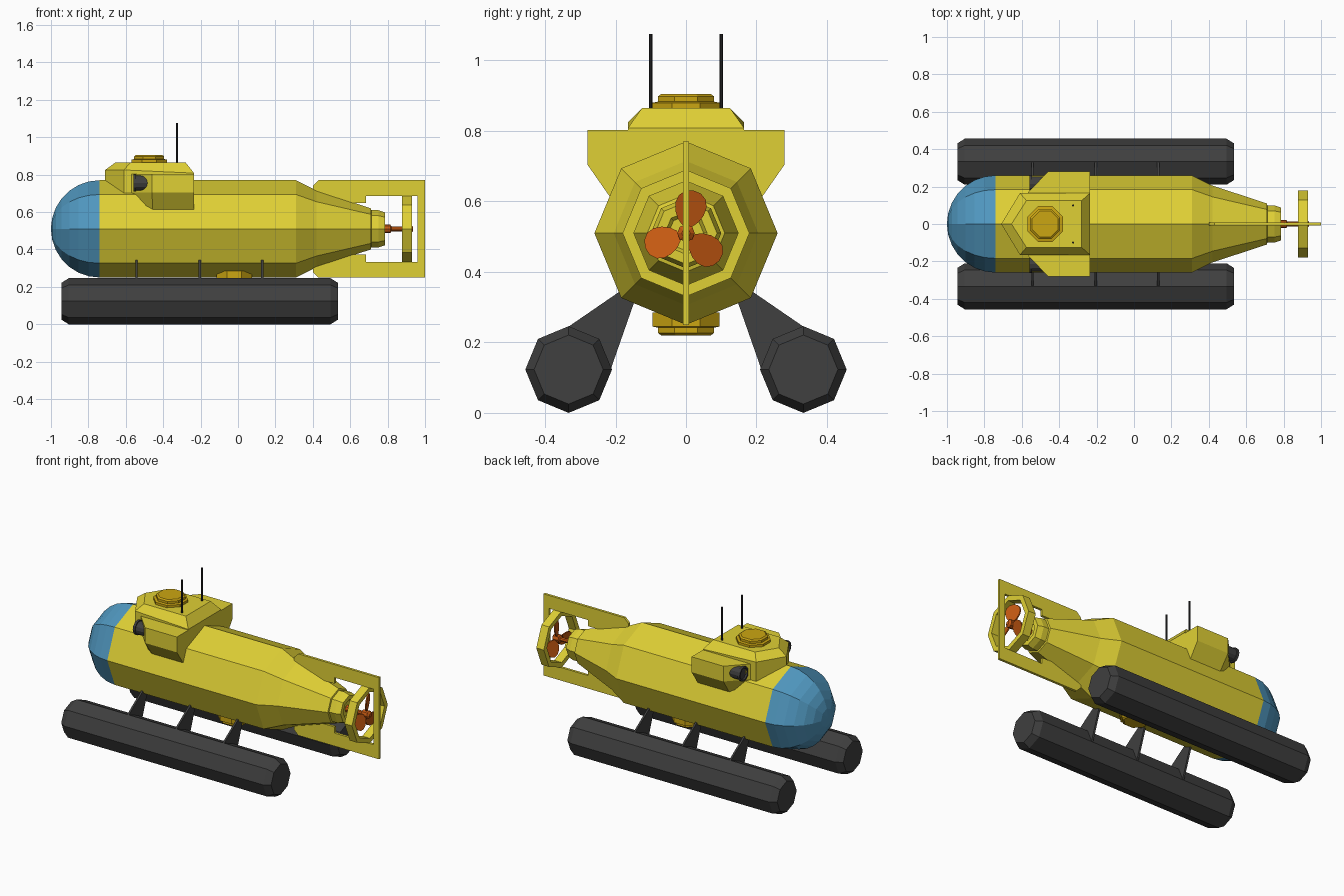
import bpy, bmesh, math
from mathutils import Vector

if "Cube" in bpy.data.objects:
    bpy.data.objects.remove(bpy.data.objects["Cube"])

def material(name, rgb):
    m = bpy.data.materials.new(name)
    m.diffuse_color = (*rgb, 1)
    m.use_nodes = True
    m.node_tree.nodes["Principled BSDF"].inputs["Base Color"].default_value = m.diffuse_color
    return m

YELLOW = material("hull yellow", (0.74, 0.63, 0.035))
BLUE = material("glass blue", (0.08, 0.31, 0.52))
AMBER = material("hatch amber", (0.60, 0.38, 0.006))
ORANGE = material("propeller orange", (0.56, 0.10, 0.006))
GREY = material("dark grey", (0.05, 0.05, 0.05))
BLACK = material("near black", (0.02, 0.02, 0.022))
AXIS_Z = 0.51   # height of the hull centre line

def finish(name, bm, mat):
    bmesh.ops.remove_doubles(bm, verts=bm.verts, dist=1e-5)
    bmesh.ops.recalc_face_normals(bm, faces=bm.faces)
    me = bpy.data.meshes.new(name)
    bm.to_mesh(me)
    bm.free()
    me.materials.append(mat)
    ob = bpy.data.objects.new(name, me)
    bpy.context.collection.objects.link(ob)
    return ob

def loft(name, loops, mat, closed=False, caps=(True, True)):
    """Skin equal-length loops of points."""
    bm = bmesh.new()
    rings = [[bm.verts.new(p) for p in loop] for loop in loops]
    n = len(rings[0])
    pairs = list(zip(rings, rings[1:])) + ([(rings[-1], rings[0])] if closed else [])
    for a, b in pairs:
        for i in range(n):
            j = (i + 1) % n
            bm.faces.new((a[i], a[j], b[j], b[i]))
    if not closed:
        if caps[0]:
            bm.faces.new(rings[0])
        if caps[1]:
            bm.faces.new(rings[-1])
    return finish(name, bm, mat)

def lathe(name, profile, mat, centre=(0, 0, 0), axis="X", sides=8, turn=0.0, **kw):
    """Revolve (position, radius) pairs around the x or z axis."""
    loops = []
    for d, r in profile:
        loop = []
        for i in range(sides):
            a = turn + 2 * math.pi * i / sides
            c, s = r * math.cos(a), r * math.sin(a)
            loop.append(Vector(centre) + Vector((d, c, s) if axis == "X" else (c, s, d)))
        loops.append(loop)
    return loft(name, loops, mat, **kw)

def plate(name, pts, thick, mat):
    """Extrude a closed 3D outline along its thickness vector."""
    h = Vector(thick) / 2
    return loft(name, [[Vector(p) - h for p in pts], [Vector(p) + h for p in pts]], mat)

mid = (0, 0, AXIS_Z)

# Hull with tapered tail and end collar
lathe("hull", [(-0.74, 0.26), (0.31, 0.26), (0.42, 0.205), (0.71, 0.11), (0.715, 0.09)], YELLOW, mid)
lathe("tail_collar", [(0.70, 0.10), (0.75, 0.10), (0.785, 0.088), (0.785, 0.06), (0.77, 0.05)], YELLOW, mid)

# Glass nose dome
R = 0.26
dome = [(-0.74 - R * math.sin(t), R * math.cos(t))
        for t in [math.radians(90) * k / 7 for k in range(7)]] + [(-1.0, 0.004)]
lathe("nose_dome", dome, BLUE, mid, caps=(False, True))

# Conning tower with bevelled roof
def tower_loop(tip, corner, back, w, z, zback):
    return [(tip, 0, z), (corner, w, z), (back, w, zback), (back, -w, zback), (corner, -w, z)]

loft("conning_tower", [
    tower_loop(-0.71, -0.61, -0.235, 0.165, 0.60, 0.60),
    tower_loop(-0.71, -0.61, -0.235, 0.165, 0.825, 0.808),
    tower_loop(-0.655, -0.575, -0.28, 0.125, 0.865, 0.865)], YELLOW)

for side, label in ((-1, "front"), (1, "back")):
    # Side pod of the tower
    def pod_loop(x0, x1, y1, z):
        return [(x0, side * 0.12, z), (x0, side * 0.165, z), (x1, side * y1, z),
                (-0.235, side * y1, z), (-0.235, side * 0.12, z)]
    loft(label + "_tower_pod", [pod_loop(-0.51, -0.455, 0.20, 0.59),
                                pod_loop(-0.57, -0.46, 0.28, 0.705),
                                pod_loop(-0.57, -0.46, 0.28, 0.803)], YELLOW)
    # Ribbed lamp
    lathe(label + "_lamp", [(-0.44, 0.04), (-0.545, 0.04), (-0.545, 0.046), (-0.56, 0.046),
                            (-0.56, 0.036), (-0.55, 0.034)], GREY,
          (0, side * 0.215, 0.755), sides=12)
    # Antenna
    lathe(label + "_antenna", [(0.85, 0.006), (1.075, 0.006)], BLACK,
          (-0.325, side * 0.1, 0), axis="Z", turn=math.pi / 8)
    # Float
    lathe(label + "_float", [(-0.945, 0.098), (-0.905, 0.123), (0.495, 0.123), (0.535, 0.098)],
          GREY, (0, side * 0.333, 0.123))
    # Struts
    for k, x in enumerate((-0.543, -0.205, 0.13)):
        pts = [(x, side * y, z) for y, z in
               ((0.18, 0.35), (0.145, 0.32), (0.215, 0.12), (0.333, 0.12), (0.333, 0.245))]
        plate(f"{label}_strut_{k + 1}", pts, (0.012, 0, 0), GREY)

# Top and bottom hatches (flats face front and back)
k = 1 / math.cos(math.pi / 8)
for name, x, z, s in (("top_hatch", -0.475, 0.85, 1), ("bottom_hatch", -0.02, 0.285, -1)):
    d = 0.03 if s > 0 else 0.04
    prof = [(0, 0.095), (d, 0.095), (d + 0.003, 0.08), (d + 0.018, 0.08), (d + 0.025, 0.07)]
    lathe(name, [(s * h, r * k) for h, r in prof], AMBER, (x, 0, z), axis="Z", turn=math.pi / 8)

# Tail fin: C-shaped frame around the propeller
half = [(0.96, 0.177), (0.685, 0.177), (0.685, 0.138), (0.40, 0.138), (0.40, 0.23), (0.43, 0.26), (1.0, 0.26)]
outline = half + [(x, -z) for x, z in reversed(half)]
plate("tail_fin", [(x, 0, AXIS_Z + z) for x, z in outline], (0, 0.016, 0), YELLOW)

# Propeller guard ring
lathe("propeller_ring", [(0.877, 0.18), (0.93, 0.18), (0.93, 0.148), (0.877, 0.148)], YELLOW, mid, closed=True)

# Propeller shaft, hub and blades
lathe("propeller_shaft", [(0.765, 0.022), (0.815, 0.022), (0.82, 0.013), (0.88, 0.013),
                          (0.885, 0.025), (0.925, 0.025), (0.935, 0.012)], ORANGE, mid)
for b in range(3):
    a = math.radians(80 + 120 * b)
    pts = []
    for i in range(14):
        t = 2 * math.pi * i / 14
        s = 0.07 + 0.053 * math.cos(t)
        w = 0.044 * math.sin(t) * (1 + 0.2 * math.cos(t))
        pts.append((0.905 + 0.4 * w, s * math.cos(a) - w * math.sin(a),
                    AXIS_Z + s * math.sin(a) + w * math.cos(a)))
    plate(f"propeller_blade_{b + 1}", pts, (0.008, 0, 0), ORANGE)
